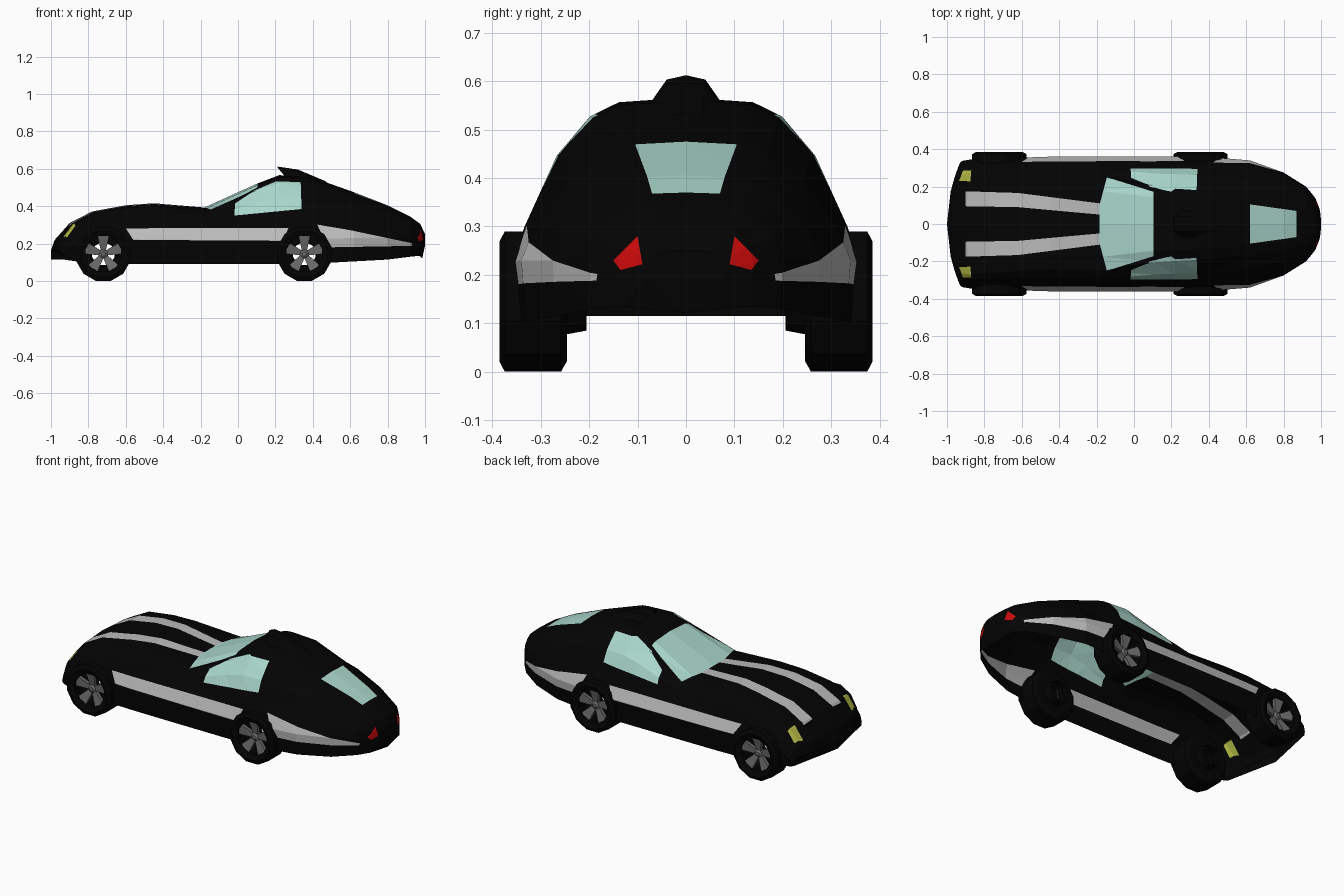
import bpy, bmesh
from math import sin, cos, pi
from mathutils import Vector

if "Cube" in bpy.data.objects:
    bpy.data.objects.remove(bpy.data.objects["Cube"])


def material(name, rgb):
    m = bpy.data.materials.new(name)
    m.diffuse_color = (*rgb, 1)
    m.use_nodes = True
    m.node_tree.nodes["Principled BSDF"].inputs["Base Color"].default_value = m.diffuse_color
    return m


BLACK = material("black_paint", (0.001, 0.001, 0.001))
SILVER = material("silver_stripe", (0.5, 0.5, 0.5))
GLASS = material("glass", (0.4, 0.68, 0.6))
YELLOW = material("yellow_lamp", (0.48, 0.5, 0.06))
RED = material("red_lamp", (0.6, 0.003, 0.003))
RIM = material("rim_grey", (0.15, 0.15, 0.15))


def finish(name, bm, mats):
    """Turn a half-model (y > 0) into a mirrored object."""
    me = bpy.data.meshes.new(name)
    bm.to_mesh(me)
    bm.free()
    for m in mats:
        me.materials.append(m)
    ob = bpy.data.objects.new(name, me)
    bpy.context.collection.objects.link(ob)
    mod = ob.modifiers.new("mirror", 'MIRROR')
    mod.use_axis = (False, True, False)
    return ob


def loft(bm, rings, closed=False):
    rows = [[bm.verts.new(p) for p in r] for r in rings]
    n = len(rows[0])
    for a, b in zip(rows, rows[1:]):
        for j in range(n if closed else n - 1):
            k = (j + 1) % n
            bm.faces.new((a[j], a[k], b[k], b[j]))
    return rows


def paint(bm, poly, axis, mat):
    """Cut a convex outline, projected along an axis, into the shell and colour it."""
    bm.normal_update()
    u, v = [i for i in range(3) if i != axis]
    faces = [f for f in bm.faces if f.normal[axis] > 0.08]
    cu = sum(p[0] for p in poly) / len(poly)
    cv = sum(p[1] for p in poly) / len(poly)
    for (au, av), (bu, bv) in zip(poly, poly[1:] + poly[:1]):
        co, no = Vector((0, 0, 0)), Vector((0, 0, 0))
        co[u], co[v] = au, av
        no[u], no[v] = bv - av, au - bu
        if no[u] * (cu - au) + no[v] * (cv - av) > 0:
            no.negate()
        no.normalize()
        geom = set(faces)
        for f in faces:
            geom.update(f.edges)
            geom.update(f.verts)
        if not geom:
            break
        out = bmesh.ops.bisect_plane(bm, geom=list(geom), dist=1e-5,
                                     plane_co=co, plane_no=no)["geom"]
        faces = [f for f in out if isinstance(f, bmesh.types.BMFace)
                 and (f.calc_center_median() - co).dot(no) < 0]
    for f in faces:
        f.material_index = mat
    return faces


# Body stations: x, half width, bottom z, widest z, shoulder z, top z, roof edge y, plan bend
STATIONS = [
    (-1.00, .330, .115, .130, .150, .165, .25, .08),
    (-0.98, .338, .113, .160, .190, .220, .26, .07),
    (-0.90, .347, .105, .200, .250, .310, .27, .04),
    (-0.78, .350, .100, .230, .290, .372, .26, .02),
    (-0.60, .355, .090, .225, .290, .405, .25, 0),
    (-0.45, .360, .090, .222, .287, .416, .24, 0),
    (-0.18, .362, .090, .220, .285, .393, .25, .05),
    (0.10, .362, .090, .220, .285, .520, .205, .01),
    (0.22, .362, .090, .220, .288, .566, .198, 0),
    (0.38, .360, .092, .225, .300, .560, .19, 0),
    (0.62, .340, .105, .230, .295, .475, .17, 0),
    (0.80, .275, .115, .230, .285, .405, .14, 0),
    (0.92, .200, .130, .230, .275, .345, .11, 0),
    (0.975, .140, .135, .225, .260, .305, .085, -.04),
    (1.00, .085, .190, .215, .230, .250, .05, -.15),
]


def section(x, w, zb, zm, zs, zt, yr, bend):
    ws, h = w * .925, zt - zs
    pts = [(w * .97, zb), (w, zm), (ws, zs), ((ws + yr) / 2, zs + h * .57),
           (yr, zs + h * .86), (yr * .7, zs + h * .965), (0, zt)]
    return [(x + bend * (y / .35) ** 2, y, z) for y, z in pts]


# Body shell, open underneath
bm = bmesh.new()
rows = loft(bm, [section(*s) for s in STATIONS])
nose = bm.verts.new((STATIONS[0][0], 0, STATIONS[0][2]))
tail = bm.verts.new((STATIONS[-1][0], 0, STATIONS[-1][2]))
lip = bm.verts.new((.985, 0, .122))
bm.faces.new([nose] + rows[0][::-1])
bm.faces.new(rows[-1] + [tail])
bm.faces.new((rows[-2][0], rows[-1][0], tail, lip))
bmesh.ops.triangulate(bm, faces=bm.faces[:])

# Wheel arches
WHEELS = {"front": -0.72, "rear": 0.355}
CZ = 0.145
for wx in WHEELS.values():
    arch = [(wx + .147 * cos(pi * (i + .5) / 6), CZ + .147 * sin(pi * (i + .5) / 6))
            for i in range(12)]
    bmesh.ops.delete(bm, geom=paint(bm, arch, 1, 0), context='FACES')

# Side stripes and side window
paint(bm, [(-.60, .282), (-.56, .22), (.24, .215), (.27, .284)], 1, 1)
paint(bm, [(.42, .31), (.60, .272), (.935, .215), (.93, .188), (.48, .18)], 1, 1)
paint(bm, [(-.02, .35), (-.015, .415), (.09, .485), (.20, .532), (.335, .53), (.34, .385)], 1, 2)
# Bonnet stripe
paint(bm, [(-.90, .095), (-.90, .175), (-.62, .166), (-.62, .09)], 2, 1)
paint(bm, [(-.62, .09), (-.62, .166), (-.18, .11), (-.18, .05)], 2, 1)
# Windscreen and rear window
paint(bm, [(-.185, -.1), (-.185, .1), (-.145, .25), (.105, .172), (.105, -.172), (-.145, -.25)], 2, 2)
paint(bm, [(.62, -.105), (.62, .105), (.87, .07), (.87, -.07)], 2, 2)
# Lamps
paint(bm, [(-.935, .23), (-.875, .228), (-.87, .285), (-.915, .285)], 2, 3)
paint(bm, [(.15, .23), (.10, .28), (.09, .222), (.135, .21)], 0, 4)
finish("car_body", bm, [BLACK, SILVER, GLASS, YELLOW, RED])

# Roof scoop, open at the front
bm = bmesh.new()
loft(bm, [[(.25, .07, .560), (.215, .04, .603), (.21, 0, .612)],
          [(.33, .068, .560), (.32, .04, .590), (.32, 0, .596)],
          [(.50, .05, .510), (.47, .03, .530), (.47, 0, .533)]])
finish("roof_scoop", bm, [BLACK])

# Wheels: twelve-sided tyre and five-spoke rim, each pair mirrored
TYRE = [(.098, .345), (.098, .372), (.128, .385), (.150, .374), (.150, .258),
        (.128, .246), (.070, .246), (.062, .205)]
angles = [2 * pi * (i + .5) / 12 for i in range(12)]
for label, wx in WHEELS.items():
    def circle(r, y):
        return [(wx + r * cos(a), y, CZ + r * sin(a)) for a in angles]

    bm = bmesh.new()
    loft(bm, [circle(r, y) for r, y in TYRE], closed=True)
    bmesh.ops.recalc_face_normals(bm, faces=bm.faces[:])
    finish(label + "_tyres", bm, [BLACK])

    bm = bmesh.new()
    for s in range(5):
        a = pi / 2 + 2 * pi * s / 5

        def bar(r, half, y0, y1):
            return [(wx + r * cos(a) - t * sin(a), y, CZ + r * sin(a) + t * cos(a))
                    for t, y in ((-half, y0), (half, y0), (half, y1), (-half, y1))]
        loft(bm, [bar(.012, .012, .325, .345), bar(.100, .032, .345, .365)], closed=True)
    hub = loft(bm, [circle(.026, .320), circle(.026, .345), circle(.012, .355)], closed=True)
    bm.faces.new(hub[-1])
    bm.faces.new(hub[0])
    bmesh.ops.recalc_face_normals(bm, faces=bm.faces[:])
    finish(label + "_rims", bm, [RIM])
